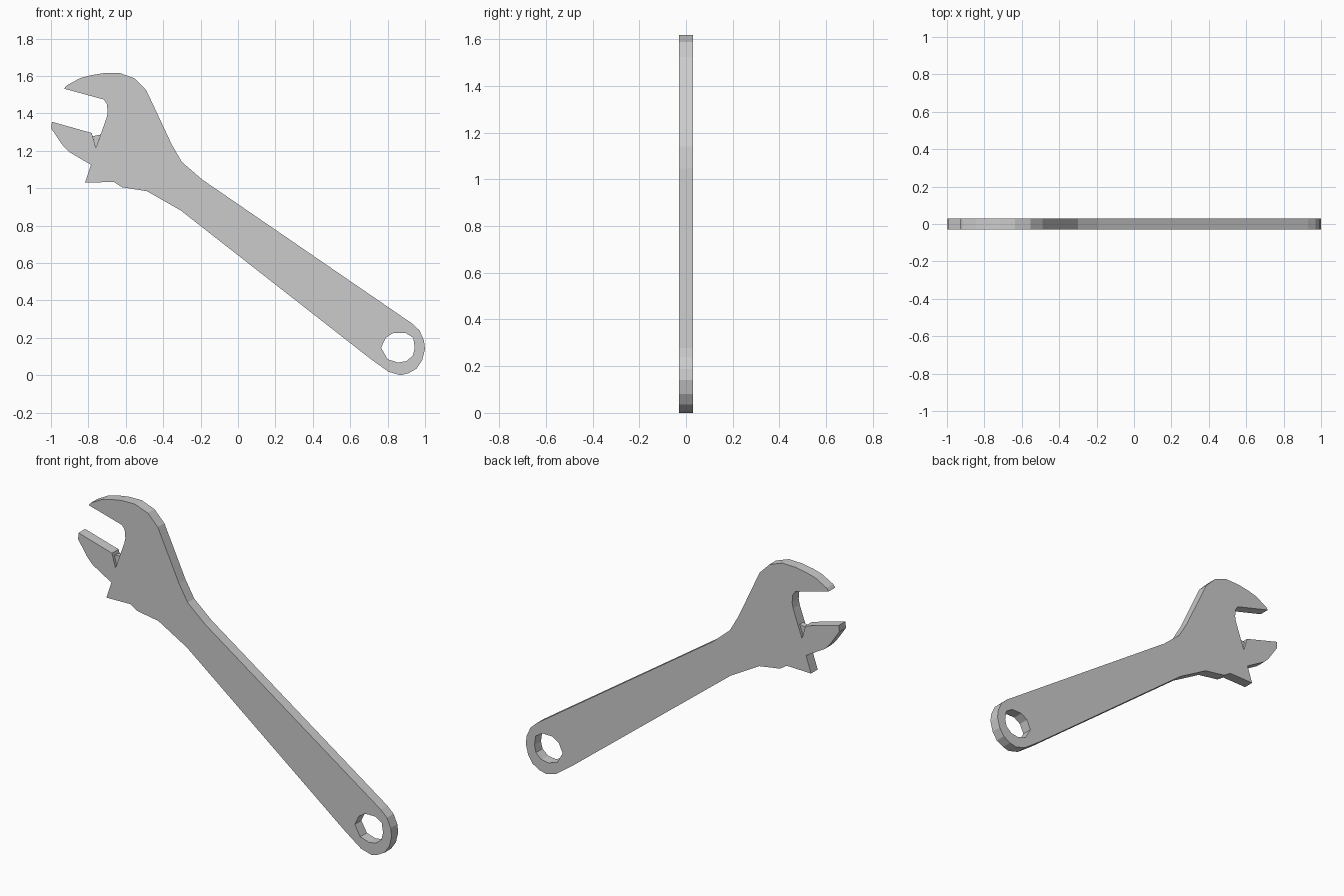
import bpy
from math import pi

if "Cube" in bpy.data.objects:
    bpy.data.objects.remove(bpy.data.objects["Cube"])


def plate(name, outlines, half_thickness):
    """Flat plate standing in the XZ plane, later outlines become holes."""
    curve = bpy.data.curves.new(name, 'CURVE')
    curve.dimensions = '2D'
    curve.fill_mode = 'BOTH'
    curve.extrude = half_thickness
    for pts in outlines:
        s = curve.splines.new('POLY')
        s.points.add(len(pts) - 1)
        for p, (x, z) in zip(s.points, pts):
            p.co = (x, z, 0, 1)
        s.use_cyclic_u = True
        s.use_smooth = False
    ob = bpy.data.objects.new(name, curve)
    bpy.context.collection.objects.link(ob)
    ob.rotation_euler = (pi / 2, 0, 0)
    bpy.ops.object.select_all(action='DESELECT')
    ob.select_set(True)
    bpy.context.view_layer.objects.active = ob
    bpy.ops.object.convert(target='MESH')
    bpy.ops.object.transform_apply(rotation=True)
    return bpy.context.object


# upper jaw, outside then neck
upper = [(-.93, 1.532), (-.918, 1.548), (-.845, 1.588), (-.79, 1.603), (-.72, 1.615),
         (-.635, 1.617), (-.553, 1.587), (-.49, 1.523), (-.355, 1.235),
         (-.30, 1.14), (-.19, 1.045)]
# rounded handle end
end = [(.93, .277), (.97, .24), (.994, .187), (1.0, .14), (.985, .08), (.955, .035),
       (.91, .01), (.87, 0), (.805, .018), (.705, .09)]
# underside of head and lower jaw
lower = [(-.305, .88), (-.487, .984), (-.62, 1.005), (-.663, 1.033), (-.818, 1.03),
         (-.786, 1.125), (-.905, 1.195), (-.936, 1.227), (-.998, 1.318), (-.995, 1.355)]
# notch and throat
throat = [(-.782, 1.295), (-.76, 1.215), (-.703, 1.375), (-.697, 1.405),
          (-.701, 1.45), (-.717, 1.474)]
# hanging hole
hole = [(.765, .147), (.79, .2), (.83, .226), (.895, .227), (.937, .2), (.945, .147),
        (.935, .105), (.9, .075), (.855, .068), (.8, .085)]

plate("wrench_body", [upper + end + lower + throat, hole], 0.03)

# recessed web inside the notch between the jaws
plate("jaw_slide_web", [[(-.777, 1.278), (-.76, 1.215), (-.735, 1.286)]], 0.015)
